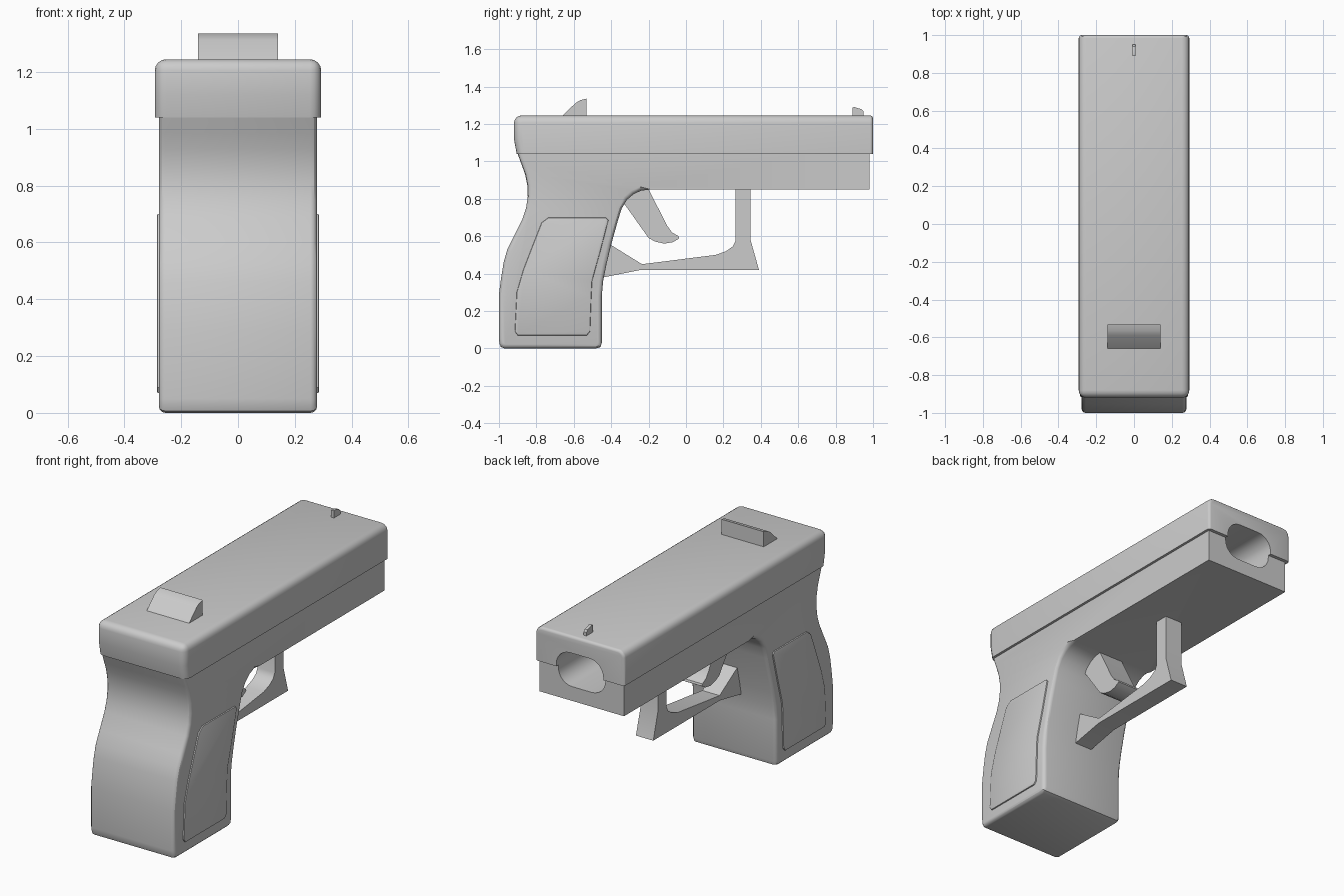
import bpy, bmesh, math

if "Cube" in bpy.data.objects:
    bpy.data.objects.remove(bpy.data.objects["Cube"])


def finish(name, bm):
    bmesh.ops.recalc_face_normals(bm, faces=bm.faces[:])
    me = bpy.data.meshes.new(name)
    bm.to_mesh(me)
    bm.free()
    ob = bpy.data.objects.new(name, me)
    bpy.context.collection.objects.link(ob)
    return ob


def prism(pts, x0, x1):
    """Extrude a (y, z) side profile across x."""
    bm = bmesh.new()
    f = bm.faces.new([bm.verts.new((x0, y, z)) for y, z in pts])
    r = bmesh.ops.extrude_face_region(bm, geom=[f])
    vs = [g for g in r["geom"] if isinstance(g, bmesh.types.BMVert)]
    bmesh.ops.translate(bm, verts=vs, vec=(x1 - x0, 0, 0))
    bmesh.ops.recalc_face_normals(bm, faces=bm.faces[:])
    return bm


def bevel(bm, test, radius, segs=4):
    edges = [e for e in bm.edges if test(e.verts[0].co, e.verts[1].co)]
    bmesh.ops.bevel(bm, geom=edges, offset=radius, segments=segs, profile=0.5,
                    affect='EDGES', clamp_overlap=True)


def smooth(ob):
    bpy.ops.object.select_all(action='DESELECT')
    ob.select_set(True)
    bpy.context.view_layer.objects.active = ob
    bpy.ops.object.shade_smooth_by_angle(angle=math.radians(30))


# frame and grip in one side profile, rim edges rounded
frame_pts = [(-.997, .025), (-.99, .007), (-.97, 0), (-.48, 0), (-.457, .007), (-.45, .03),
             (-.45, .28), (-.443, .36), (-.425, .45), (-.40, .555), (-.365, .68), (-.345, .745),
             (-.315, .795), (-.28, .825), (-.24, .843), (-.19, .85), (.98, .85), (.98, 1.10),
             (-.885, 1.10), (-.90, 1.04), (-.88, .985), (-.86, .93), (-.848, .87), (-.846, .81),
             (-.855, .75), (-.875, .69), (-.92, .60), (-.955, .53), (-.975, .46), (-.988, .38),
             (-1.0, .29), (-1.0, .05)]
bm = prism(frame_pts, -.278, .278)
bevel(bm, lambda a, b: abs(a.x - b.x) < 1e-4 and min(a.z, b.z) < 1.03
      and max(a.y, b.y) < .97, .022, 3)
frame = finish("frame", bm)

# slide with rounded top and back
slide_pts = [(-.905, 1.04), (1.0, 1.04), (1.0, 1.245), (-.92, 1.245), (-.92, 1.12)]
bm = prism(slide_pts, -.293, .293)
bevel(bm, lambda a, b: (min(a.z, b.z) > 1.24 and max(a.y, b.y) < 1.01
                        and not min(a.y, b.y) > .99)
      or (max(a.y, b.y) < -.9 and abs(a.x - b.x) < 1e-4), .04)
bevel(bm, lambda a, b: min(a.y, b.y) > .999 and max(a.z, b.z) > 1.05, .016, 3)
slide = finish("slide", bm)

# rounded muzzle opening through frame and slide
bm = bmesh.new()
bmesh.ops.create_cube(bm, size=1)
for v in bm.verts:
    v.co = (v.co.x * .31, .85 + v.co.y * .7, 1.04 + v.co.z * .21)
bevel(bm, lambda a, b: abs(a.y - b.y) > .1, .09, 6)
cutter = finish("muzzle_cutter", bm)
cutter.hide_render = True
for ob in (frame, slide):
    bpy.context.view_layer.objects.active = ob
    m = ob.modifiers.new("muzzle", 'BOOLEAN')
    m.object = cutter
    m.operation = 'DIFFERENCE'
    m.solver = 'EXACT'
    bpy.ops.object.modifier_apply(modifier=m.name)
    smooth(ob)
bpy.data.objects.remove(cutter)

# raised grip panels on both sides
panel_pts = [(-.915, .09), (-.90, .07), (-.53, .07), (-.513, .09), (-.506, .28), (-.502, .36),
             (-.48, .44), (-.46, .51), (-.415, .685), (-.428, .70), (-.735, .70), (-.772, .672),
             (-.82, .55), (-.87, .42), (-.905, .30)]
for side, s in (("right", 1), ("left", -1)):
    bm = prism(panel_pts, s * .25, s * .286)
    bevel(bm, lambda a, b: min(abs(a.x), abs(b.x)) > .28, .006, 2)
    smooth(finish("grip_panel_" + side, bm))

# flat profiles: trigger, guard and sights
parts = {
    "trigger": (.08, [(-.335, .78), (-.29, .85), (-.20, .85), (-.10, .655), (-.075, .62),
                      (-.04, .60), (-.036, .588), (-.07, .568), (-.115, .56), (-.165, .571),
                      (-.20, .59)]),
    "trigger_guard": (.057, [(-.45, .58), (-.40, .552), (-.235, .45), (.16, .50), (.215, .52),
                             (.25, .545), (.265, .575), (.265, .87), (.345, .87), (.345, .58),
                             (.39, .42), (-.24, .42), (-.46, .376)]),
    "rear_sight": (.14, [(-.66, 1.235), (-.66, 1.245), (-.59, 1.312), (-.565, 1.327),
                         (-.532, 1.335), (-.532, 1.235)]),
    "front_sight": (.009, [(.89, 1.235), (.89, 1.288), (.90, 1.29), (.94, 1.278), (.95, 1.265),
                           (.95, 1.235)]),
}
for name, (w, pts) in parts.items():
    smooth(finish(name, prism(pts, -w, w)))
